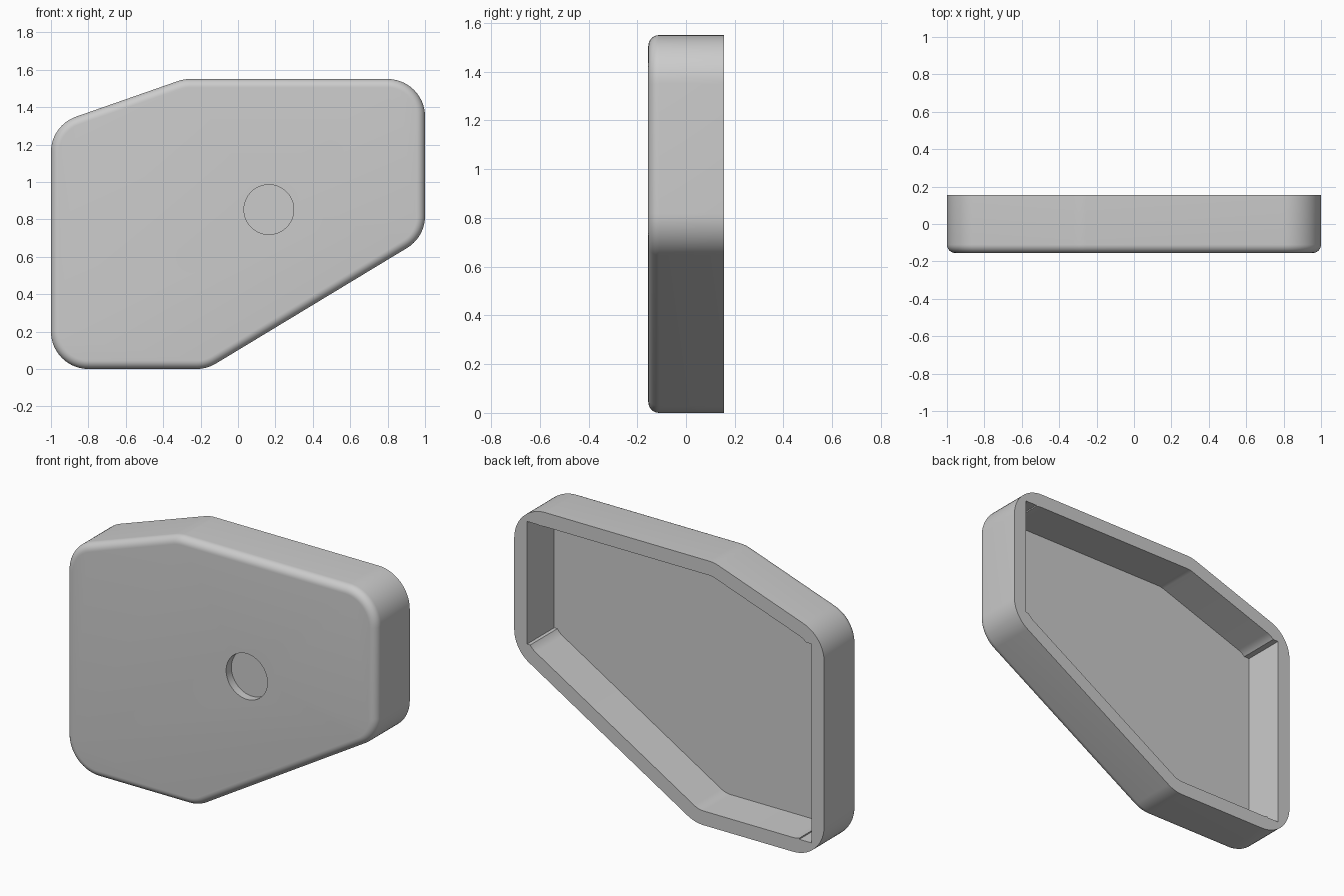
import bpy, bmesh, math
from mathutils import Vector

if "Cube" in bpy.data.objects:
    bpy.data.objects.remove(bpy.data.objects["Cube"])

# Outline corners (x, z), counter-clockwise
CORNERS = [(-1, 0), (-0.166, 0), (1, 0.705), (1, 1.55), (-0.29, 1.55), (-1, 1.302)]
RADIUS, WALL, FRONT, BACK = 0.2, 0.083, -0.155, 0.155
FLOOR = FRONT + 0.06
FILLET = 0.045


def outline(inset, steps=14):
    """Corner-rounded outline, moved inward by inset."""
    pts, n = [], len(CORNERS)
    for i in range(n):
        p = Vector(CORNERS[i])
        a = (p - Vector(CORNERS[i - 1])).normalized()
        b = (Vector(CORNERS[(i + 1) % n]) - p).normalized()
        turn = a.angle(b)
        left = Vector((-a.y, a.x))
        centre = p - a * RADIUS * math.tan(turn / 2) + left * RADIUS
        start = math.atan2(-left.y, -left.x)
        for k in range(steps + 1):
            t = start + turn * k / steps
            pts.append(centre + (RADIUS - inset) * Vector((math.cos(t), math.sin(t))))
    return pts


def loft(name, rings):
    """Closed solid through rings of (points, y)."""
    bm = bmesh.new()
    loops = [[bm.verts.new((p[0], y, p[1])) for p in pts] for pts, y in rings]
    n = len(loops[0])
    for lo, hi in zip(loops, loops[1:]):
        for i in range(n):
            j = (i + 1) % n
            bm.faces.new((lo[i], lo[j], hi[j], hi[i]))
    bm.faces.new(loops[0])
    bm.faces.new(loops[-1])
    bmesh.ops.recalc_face_normals(bm, faces=bm.faces)
    mesh = bpy.data.meshes.new(name)
    bm.to_mesh(mesh)
    bm.free()
    ob = bpy.data.objects.new(name, mesh)
    bpy.context.collection.objects.link(ob)
    return ob


def prism(name, pts, y0, y1):
    return loft(name, [(pts, y0), (pts, y1)])


def rect(x0, x1, z0, z1):
    return [(x0, z0), (x1, z0), (x1, z1), (x0, z1)]


# Cover body with a rounded front rim
rings = []
for k in range(9):
    t = math.pi / 2 * k / 8
    rings.append((outline(FILLET * (1 - math.sin(t))), FRONT + FILLET * (1 - math.cos(t))))
rings.append((outline(0), BACK))
cover = loft("cover", rings)

# Hollow back, squared-off pocket sides and round front recess
w, e = 1 - WALL, 0.84
disc = [(0.165 + 0.133 * math.cos(2 * math.pi * k / 64),
         0.852 + 0.133 * math.sin(2 * math.pi * k / 64)) for k in range(64)]
cutters = [
    prism("pocket_cutter", outline(WALL), FLOOR, BACK + 0.1),
    prism("right_side_cutter", rect(e, w, 0.705 + 0.563 * WALL, 1.55 - WALL), FLOOR, BACK + 0.1),
    prism("left_side_cutter", rect(-w, -e, WALL, 1.302 - 0.709 * WALL), FLOOR, BACK + 0.1),
    prism("recess_cutter", disc, FRONT - 0.1, FRONT + 0.048),
]
bpy.context.view_layer.objects.active = cover
cover.select_set(True)
for c in cutters:
    m = cover.modifiers.new(c.name, 'BOOLEAN')
    m.operation, m.solver, m.object = 'DIFFERENCE', 'EXACT', c
    bpy.ops.object.modifier_apply(modifier=m.name)
    bpy.data.objects.remove(c)

# Plain grey finish
grey = bpy.data.materials.new("grey")
grey.diffuse_color = (0.6, 0.6, 0.6, 1)
grey.use_nodes = True
grey.node_tree.nodes["Principled BSDF"].inputs["Base Color"].default_value = grey.diffuse_color
cover.data.materials.clear()
cover.data.materials.append(grey)
for p in cover.data.polygons:
    p.material_index = 0
bpy.ops.object.shade_smooth_by_angle(angle=math.radians(30))
